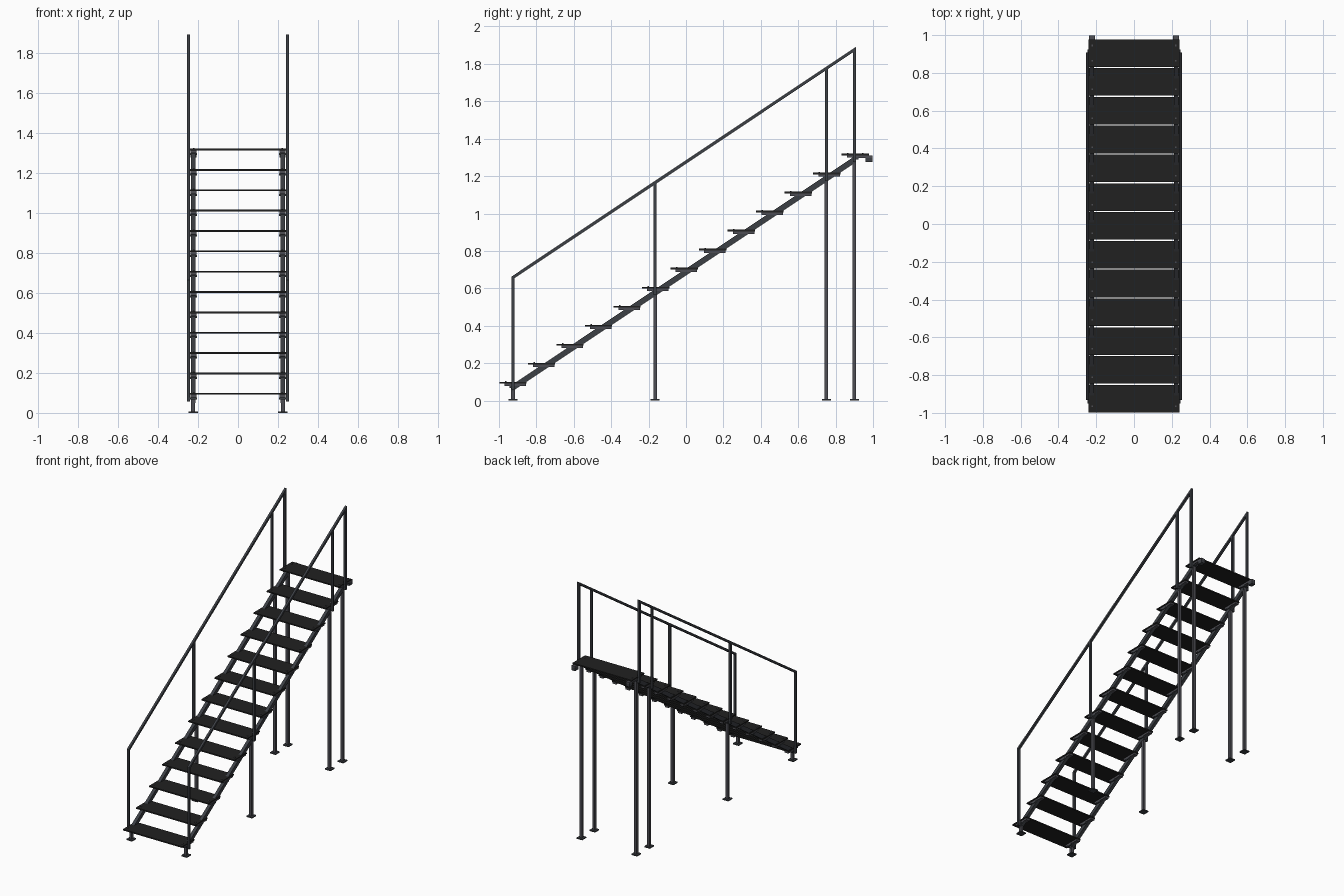
import bpy
import bmesh

cube = bpy.data.objects.get("Cube")
if cube:
    bpy.data.objects.remove(cube, do_unlink=True)


def material(name, r, g, b):
    m = bpy.data.materials.new(name)
    m.use_nodes = True
    m.diffuse_color = (r, g, b, 1)
    m.node_tree.nodes["Principled BSDF"].inputs["Base Color"].default_value = (r, g, b, 1)
    return m


BLACK = material("black tread", 0.015, 0.015, 0.015)
DARK = material("dark steel", 0.045, 0.05, 0.058)
STEEL = material("grey steel", 0.075, 0.075, 0.088)

STEPS = 13
RUN, RISE = 0.1525, 0.1017
SLOPE = RISE / RUN
SIDES = (("left", 1), ("right", -1))


def prism(name, x, width, profile, mat):
    """Extrude a (y, z) outline along x, centred on x."""
    bm = bmesh.new()
    verts = [bm.verts.new((x - width / 2, y, z)) for y, z in profile]
    face = bm.faces.new(verts)
    out = bmesh.ops.extrude_face_region(bm, geom=[face])
    moved = [v for v in out["geom"] if isinstance(v, bmesh.types.BMVert)]
    bmesh.ops.translate(bm, verts=moved, vec=(width, 0, 0))
    bmesh.ops.recalc_face_normals(bm, faces=bm.faces)
    mesh = bpy.data.meshes.new(name)
    bm.to_mesh(mesh)
    bm.free()
    mesh.materials.append(mat)
    obj = bpy.data.objects.new(name, mesh)
    bpy.context.collection.objects.link(obj)
    return obj


def box(name, x, width, y0, y1, z0, z1, mat):
    return prism(name, x, width, [(y0, z0), (y1, z0), (y1, z1), (y0, z1)], mat)


def sloped_bar(name, x, width, y0, y1, z0, height, mat):
    """Bar along the stair slope with plumb-cut ends."""
    z1 = z0 + (y1 - y0) * SLOPE
    h = height / 2
    return prism(name, x, width, [(y0, z0 - h), (y1, z1 - h), (y1, z1 + h), (y0, z0 + h)], mat)


def stringer_z(y):
    return 0.07 + (y + 0.925) * SLOPE


# Treads with their support brackets and bolts
for i in range(STEPS):
    y, top = -0.925 + i * RUN, 0.1 + i * RISE
    box(f"tread_{i + 1}", 0, 0.484, y - 0.073, y + 0.073, top - 0.009, top, BLACK)
    for side, s in SIDES:
        box(f"{side}_bracket_{i + 1}", s * 0.222, 0.03, y - 0.045, y + 0.07,
            top - 0.022, top - 0.009, STEEL)
        box(f"{side}_bracket_block_{i + 1}", s * 0.222, 0.036, y - 0.018, y + 0.018,
            top - 0.032, top - 0.022, DARK)
        for end in (-1, 1):
            by = y + end * 0.04
            box(f"{side}_bolt_{i + 1}", s * 0.222, 0.008, by - 0.004, by + 0.004,
                top, top + 0.004, STEEL)

# Side frames
POSTS = (-0.925, -0.165, 0.75, 0.9)
for side, s in SIDES:
    sloped_bar(f"{side}_stringer", s * 0.224, 0.024, -0.93, 0.905,
               stringer_z(-0.93), 0.036, DARK)
    sloped_bar(f"{side}_handrail", s * 0.247, 0.016, -0.932, 0.908, 0.654, 0.019, DARK)

    # Landing hook behind the top tread
    box(f"{side}_landing_bar", s * 0.222, 0.03, 0.9, 0.998, 1.298, 1.311, STEEL)
    box(f"{side}_landing_hook", s * 0.222, 0.03, 0.96, 0.998, 1.276, 1.298, DARK)

    for n, y in enumerate(POSTS, 1):
        z = stringer_z(y)
        rail = 0.654 + (y + 0.932) * SLOPE
        # Support leg and foot plate below the stringer
        box(f"{side}_leg_{n}", s * 0.224, 0.02, y - 0.0095, y + 0.0095, 0.006, z, STEEL)
        box(f"{side}_foot_{n}", s * 0.224, 0.046, y - 0.024, y + 0.024, 0, 0.008, DARK)
        # Railing post beside the stringer
        box(f"{side}_rail_post_{n}", s * 0.247, 0.016, y - 0.008, y + 0.008,
            z - 0.012, rail, DARK)
